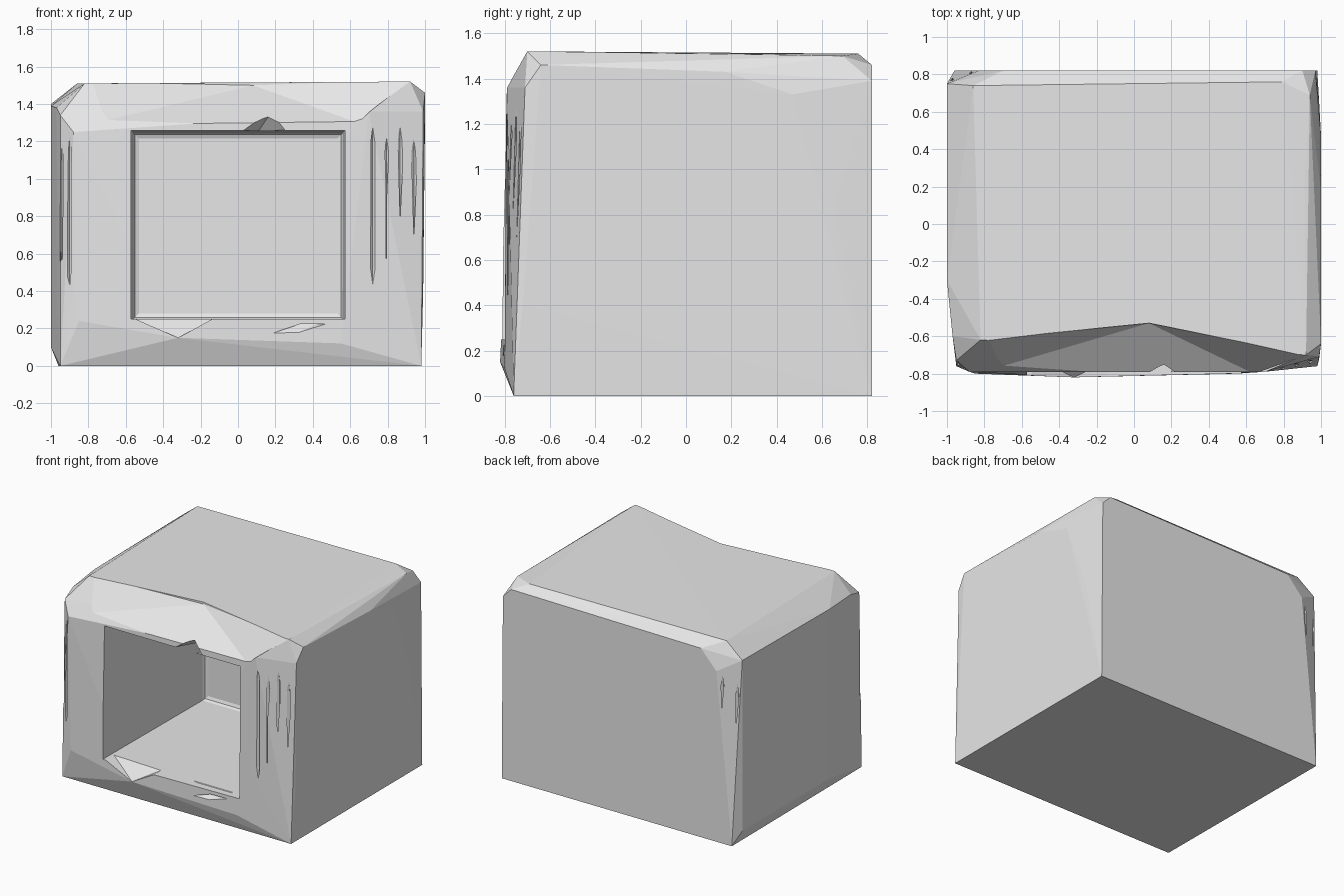
import bpy
import bmesh
from mathutils import Vector

default_cube = bpy.data.objects.get("Cube")
if default_cube:
    bpy.data.objects.remove(default_cube, do_unlink=True)

stone = bpy.data.materials.new("pale grey stone")
stone.use_nodes = True
stone.diffuse_color = (0.8, 0.8, 0.8, 1)
stone.node_tree.nodes["Principled BSDF"].inputs["Base Color"].default_value = (0.8, 0.8, 0.8, 1)


def add_hull(bm, points):
    """Add the convex hull of the points to the bmesh."""
    verts = [bm.verts.new(p) for p in points]
    result = bmesh.ops.convex_hull(bm, input=verts)
    unused = {v for v in result["geom_interior"] + result["geom_unused"]
              if isinstance(v, bmesh.types.BMVert)}
    bmesh.ops.delete(bm, geom=list(unused), context="VERTS")


def make_object(name, bm):
    """Turn the bmesh into a flat shaded object."""
    bmesh.ops.recalc_face_normals(bm, faces=bm.faces[:])
    mesh = bpy.data.meshes.new(name)
    bm.to_mesh(mesh)
    bm.free()
    mesh.materials.append(stone)
    obj = bpy.data.objects.new(name, mesh)
    bpy.context.scene.collection.objects.link(obj)
    return obj


def hull_object(name, points):
    bm = bmesh.new()
    add_hull(bm, points)
    return make_object(name, bm)


def carve(target, cutter):
    """Subtract the cutter from the target, then discard the cutter."""
    cutter.hide_render = True
    modifier = target.modifiers.new(cutter.name, "BOOLEAN")
    modifier.operation = "DIFFERENCE"
    modifier.solver = "EXACT"
    modifier.object = cutter
    bpy.context.view_layer.objects.active = target
    bpy.ops.object.modifier_apply(modifier=modifier.name)
    bpy.data.objects.remove(cutter, do_unlink=True)


# Rough block, described by its chipped corners
base_corners = [(-0.95, -0.76, 0), (0.98, -0.76, 0), (0.98, 0.82, 0), (-0.96, 0.82, 0)]
front_left_edge = [(-1, -0.3, 0.1), (-0.97, -0.6, 0.4), (-0.97, -0.6, 1.38),
                   (-0.95, -0.73, 0.4), (-0.95, -0.73, 1.34),
                   (-0.88, -0.79, 0.4), (-0.88, -0.79, 1.25)]
front_right_edge = [(0.99, -0.72, 0.4), (0.99, -0.71, 1.36),
                    (0.68, -0.79, 0.45), (0.7, -0.79, 1.36)]
front_foot = [(-0.85, -0.8, 0.24), (-0.32, -0.82, 0.15), (0.55, -0.8, 0.12)]
top_rim = [(-0.82, -0.62, 1.51), (0.92, -0.7, 1.52), (0.91, 0.2, 1.51),
           (0.94, 0.69, 1.5), (0.79, 0.76, 1.51), (-0.86, 0.74, 1.51)]
right_wall = [(1, -0.64, 1.46), (1, 0.17, 1.43), (1, 0.47, 1.33), (0.99, 0.65, 0.83)]
back_wall = [(0.97, 0.82, 1.39), (0.9, 0.82, 1.46), (-0.7, 0.82, 1.44),
             (-0.8, 0.82, 0.4), (-0.83, 0.82, 1.3)]
left_wall = [(-1, 0.75, 0.1), (-1, 0.75, 1.4), (-1, -0.3, 1.39)]
block = hull_object("hollow_block", base_corners + front_left_edge + front_right_edge
                    + front_foot + top_rim + right_wall + back_wall + left_wall)

# Broken slope along the top of the front
carve(block, hull_object("brow_cut", [
    (-0.82, -0.62, 1.52), (0.08, -0.53, 1.5), (0.92, -0.7, 1.53),
    (-0.84, -0.8, 1.28), (0.15, -0.8, 1.33), (0.64, -0.8, 1.3),
    (-0.84, -1, 1.7), (0.92, -1, 1.7), (0.08, -0.53, 1.7)]))

# Square chamber with softened inner edges
bm = bmesh.new()
bmesh.ops.create_cube(bm, size=1)
for v in bm.verts:
    back = v.co.y > 0
    half = 0.56 if back else 0.575
    v.co = Vector((half if v.co.x > 0 else -half, 0.4 if back else -1.0,
                   (1.245 if back else 1.26) if v.co.z > 0 else 0.25))
back_edges = [e for e in bm.edges if all(v.co.y > 0 for v in e.verts)]
bmesh.ops.bevel(bm, geom=back_edges, offset=0.03, segments=2, profile=0.5,
                affect="EDGES")
carve(block, make_object("chamber", bm))

# Chips in the lintel and in the sill
carve(block, hull_object("lintel_chip", [
    (0.15, -0.85, 1.37), (-0.03, -0.85, 1.24), (0.3, -0.85, 1.27),
    (0.1, -0.62, 1.24), (0.16, -0.75, 1.33)]))
carve(block, hull_object("sill_chip", [
    (-0.57, -0.7, 0.26), (-0.12, -0.72, 0.26), (-0.32, -0.82, 0.15),
    (-0.57, -0.9, 0.26), (-0.12, -0.9, 0.26), (-0.32, -0.9, 0.15)]))
carve(block, hull_object("sill_scrape", [
    (0.13, -0.73, 0.26), (0.5, -0.73, 0.26), (0.22, -0.85, 0.13),
    (0.45, -0.85, 0.2)]))


# Worn upright grooves on three corners
def add_groove(bm, centre, low, high, radius=0.014):
    x, y = centre
    ring = [(x + dx * radius, y + dy * radius, z)
            for z in (low + 0.1, high - 0.1)
            for dx, dy in ((1, 0), (0, 1), (-1, 0), (0, -1))]
    add_hull(bm, ring + [(x, y, low), (x, y, high)])


bm = bmesh.new()
grooved_corners = [
    (Vector((0.72, -0.784)), Vector((0.94, -0.733)), 0.42, 1.3),
    (Vector((-0.9, -0.777)), Vector((-0.94, -0.742)), 0.4, 1.25),
    (Vector((-0.87, 0.802)), Vector((-0.97, 0.766)), 0.45, 1.3),
]
for start, end, low, high in grooved_corners:
    count = max(2, round((end - start).length / 0.055))
    for i in range(count):
        stagger = 0.06 * (i % 2)
        add_groove(bm, start.lerp(end, i / (count - 1)), low + stagger, high - stagger)
carve(block, make_object("corner_grooves", bm))
